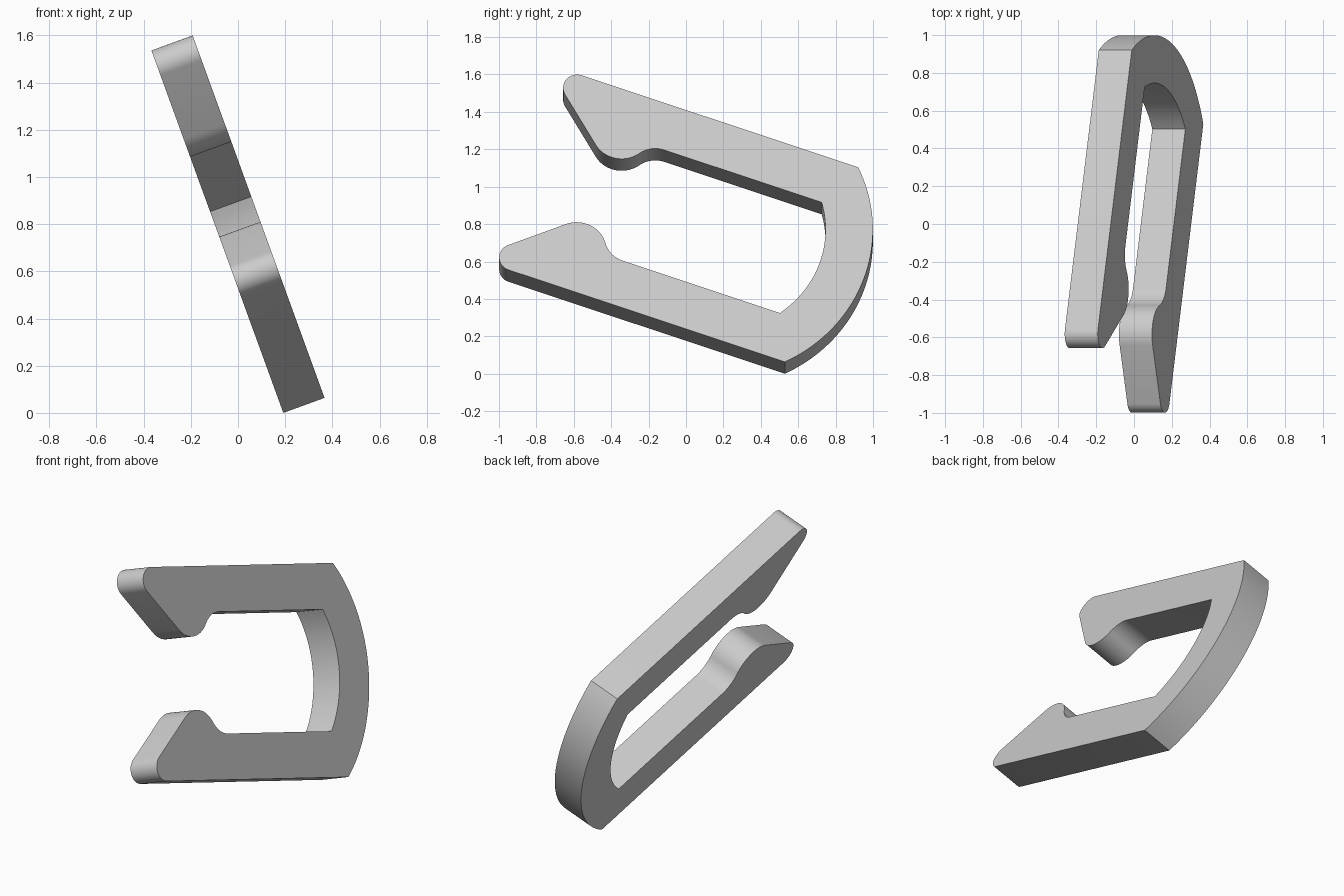
import bpy, bmesh
from math import sin, cos, pi, radians, atan2, asin, acos, hypot, sqrt
from mathutils import Matrix, Vector

if "Cube" in bpy.data.objects:
    bpy.data.objects.remove(bpy.data.objects["Cube"], do_unlink=True)

THICK = 0.186      # plate thickness
HALF = 0.587       # half of the outer height
INNER = 0.334      # half of the inner opening
BOW = 0.24         # outward bulge of the bowed back


def arc(cx, cy, r, a0, a1, n):
    return [(cx + r * cos(a0 + (a1 - a0) * i / n),
             cy + r * sin(a0 + (a1 - a0) * i / n)) for i in range(n + 1)]


# Bowed back: two concentric arcs
R = (HALF ** 2 + BOW ** 2) / (2 * BOW)
cx = BOW - R
r_in = hypot(-0.118 - cx, INNER)
a_out, a_in = asin(HALF / R), asin(INNER / r_in)

# Lower arm: round tip, catch bump and fillet, all tangent
tip_r, bump_r, fil_r = 0.075, 0.16, 0.145
tx, ty = -1.568, tip_r - HALF
bx, by = -1.262, -0.361
fy = fil_r - INNER
fx = bx + sqrt((bump_r + fil_r) ** 2 - (fy - by) ** 2)
slope = atan2(by - ty, bx - tx)
normal = slope + acos((tip_r - bump_r) / hypot(bx - tx, by - ty))
join = atan2(fy - by, fx - bx)
lower = (arc(tx, ty, tip_r, 1.5 * pi, normal, 16)
         + arc(bx, by, bump_r, normal, join, 20)
         + arc(fx, fy, fil_r, join + pi, 1.5 * pi, 14))
upper = [(x, -y) for x, y in reversed(lower)]
outline = (lower + arc(cx, 0, r_in, -a_in, a_in, 28)
           + upper + arc(cx, 0, R, a_out, -a_out, 40))

# Extrude the outline into a plate
bm = bmesh.new()
face = bm.faces.new([bm.verts.new((x, y, -THICK / 2)) for x, y in outline])
ext = bmesh.ops.extrude_face_region(bm, geom=[face])
bmesh.ops.translate(bm, vec=(0, 0, THICK),
                    verts=[g for g in ext["geom"] if isinstance(g, bmesh.types.BMVert)])

# Lean the plate and turn it within its own plane
lean, turn = radians(20), radians(19.5)
across = Vector((0, 1, 0))
up = Vector((-sin(lean), 0, cos(lean)))
out = Vector((cos(lean), 0, sin(lean)))
u = across * cos(turn) - up * sin(turn)
w = across * sin(turn) + up * cos(turn)
bm.transform(Matrix((u, w, out)).transposed().to_4x4())

# Centre it and stand it on the floor
lo = [min(v.co[i] for v in bm.verts) for i in range(3)]
hi = [max(v.co[i] for v in bm.verts) for i in range(3)]
bmesh.ops.translate(bm, verts=bm.verts[:],
                    vec=(-(lo[0] + hi[0]) / 2, -(lo[1] + hi[1]) / 2, -lo[2]))
bmesh.ops.recalc_face_normals(bm, faces=bm.faces[:])

mesh = bpy.data.meshes.new("open_clip")
bm.to_mesh(mesh)
bm.free()
clip = bpy.data.objects.new("open_clip", mesh)
bpy.context.collection.objects.link(clip)

# Plain light grey
grey = bpy.data.materials.new("light_grey")
grey.use_nodes = True
colour = (0.6, 0.6, 0.6, 1)
grey.diffuse_color = colour
grey.node_tree.nodes["Principled BSDF"].inputs["Base Color"].default_value = colour
mesh.materials.append(grey)

bpy.ops.object.select_all(action="DESELECT")
clip.select_set(True)
bpy.context.view_layer.objects.active = clip
bpy.ops.object.shade_smooth_by_angle(angle=radians(30))
